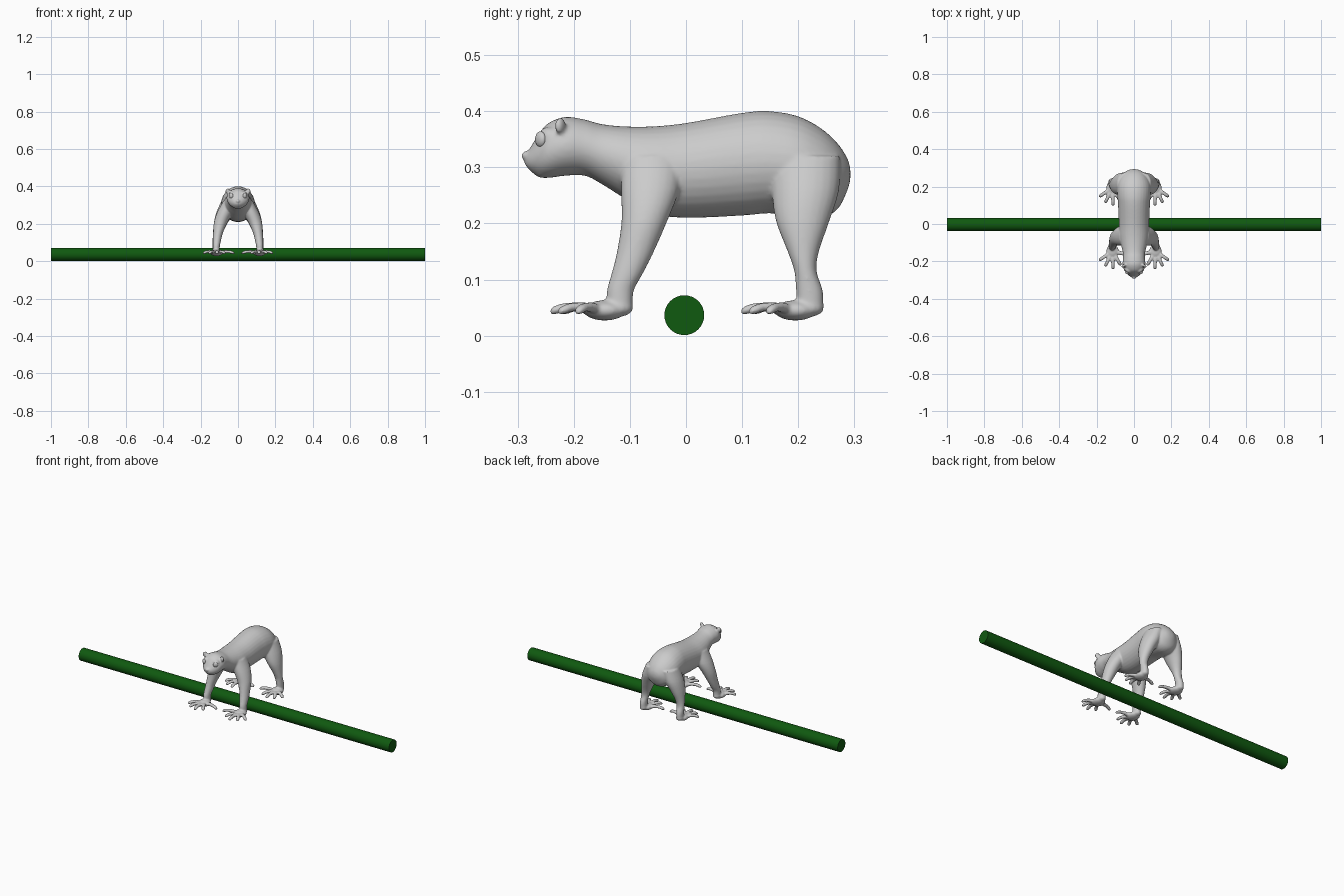
import bpy, bmesh, math
from mathutils import Vector, Matrix

if "Cube" in bpy.data.objects:
    bpy.data.objects.remove(bpy.data.objects["Cube"])


def material(name, color):
    m = bpy.data.materials.new(name)
    m.use_nodes = True
    m.diffuse_color = color
    m.node_tree.nodes["Principled BSDF"].inputs["Base Color"].default_value = color
    return m


grey = material("soft grey", (0.6, 0.6, 0.6, 1))
green = material("dark green", (0.005, 0.1, 0.005, 1))


def make_object(name, bm, mat):
    bmesh.ops.recalc_face_normals(bm, faces=bm.faces)
    mesh = bpy.data.meshes.new(name)
    bm.to_mesh(mesh)
    bm.free()
    mesh.materials.append(mat)
    ob = bpy.data.objects.new(name, mesh)
    bpy.context.collection.objects.link(ob)
    return ob


def spline(rows, steps=4):
    """Catmull-Rom through rows of numbers."""
    rows = [Vector(r) for r in rows]
    out = []
    for i in range(len(rows) - 1):
        a, b, c = rows[max(i - 1, 0)], rows[i], rows[i + 1]
        d = rows[min(i + 2, len(rows) - 1)]
        for k in range(steps):
            t = k / steps
            out.append((2 * b + (c - a) * t + (2 * a - 5 * b + 4 * c - d) * t * t
                        + (3 * b - a - 3 * c + d) * t ** 3) / 2)
    return out + [rows[-1]]


def loft(bm, rings, segs=24):
    """Skin elliptical rings given as (centre, half axis, half axis)."""
    loops = []
    for c, u, v in rings:
        angles = [2 * math.pi * k / segs for k in range(segs)]
        loops.append([bm.verts.new(c + u * math.cos(a) + v * math.sin(a)) for a in angles])
    for p, q in zip(loops, loops[1:]):
        for k in range(segs):
            n = (k + 1) % segs
            bm.faces.new((p[k], p[n], q[n], q[k]))
    bm.faces.new(loops[0])
    bm.faces.new(loops[-1])


def ball(bm, centre, radii, turn=0):
    m = Matrix.Translation(centre) @ Matrix.Rotation(turn, 4, "Z") @ Matrix.Diagonal((*radii, 1))
    bmesh.ops.create_uvsphere(bm, u_segments=24, v_segments=16, radius=1, matrix=m)


def finger(bm, start, end, r):
    """Tapered toe with an arched knuckle and a rounded tip."""
    start, end = Vector(start), Vector(end)
    d = (end - start).normalized()
    side = d.cross(Vector((0, 0, 1))).normalized()
    up = side.cross(d)
    rings = []
    for t, s in ((0, 1.2), (0.3, 1.05), (0.6, 0.9), (0.8, 0.95), (0.92, 0.85), (0.98, 0.6), (1, 0.2)):
        c = start.lerp(end, t) + Vector((0, 0, 0.009 * math.sin(math.pi * t)))
        rings.append((c, side * r * s, up * r * s * 0.85))
    loft(bm, rings, 12)


bm = bmesh.new()

# Head and trunk: y, top, bottom, half width
TRUNK = [(-0.285, 0.325, 0.303, 0.014), (-0.277, 0.336, 0.293, 0.026),
         (-0.262, 0.36, 0.283, 0.042), (-0.245, 0.379, 0.281, 0.054),
         (-0.215, 0.39, 0.285, 0.061), (-0.18, 0.385, 0.285, 0.058),
         (-0.15, 0.377, 0.27, 0.06), (-0.11, 0.373, 0.245, 0.07),
         (-0.06, 0.373, 0.218, 0.08), (0, 0.379, 0.21, 0.081),
         (0.1, 0.397, 0.214, 0.085), (0.15, 0.4, 0.218, 0.089),
         (0.2, 0.391, 0.212, 0.09), (0.24, 0.37, 0.21, 0.08),
         (0.27, 0.343, 0.225, 0.06), (0.288, 0.315, 0.26, 0.03), (0.293, 0.295, 0.28, 0.01)]
loft(bm, [(Vector((0, y, (t + b) / 2)), Vector((w, 0, 0)), Vector((0, 0, (t - b) / 2)))
          for y, t, b, w in spline(TRUNK)], 32)

# Nose and lips
ball(bm, (0, -0.286, 0.321), (0.011, 0.008, 0.008))
ball(bm, (0, -0.272, 0.308), (0.022, 0.016, 0.01))
ball(bm, (0, -0.255, 0.289), (0.025, 0.014, 0.008))

# Legs: x, y, z, half width, half depth
FRONT = [(0.045, -0.06, 0.32, 0.035, 0.055), (0.07, -0.064, 0.26, 0.042, 0.052),
         (0.093, -0.074, 0.205, 0.036, 0.041), (0.107, -0.09, 0.15, 0.026, 0.033),
         (0.113, -0.105, 0.11, 0.022, 0.028), (0.116, -0.117, 0.08, 0.019, 0.024),
         (0.117, -0.118, 0.045, 0.019, 0.023)]
HIND = [(0.05, 0.215, 0.32, 0.04, 0.06), (0.07, 0.213, 0.26, 0.046, 0.06),
        (0.092, 0.208, 0.205, 0.037, 0.048), (0.108, 0.209, 0.15, 0.026, 0.028),
        (0.114, 0.213, 0.115, 0.022, 0.02), (0.117, 0.22, 0.08, 0.019, 0.024),
        (0.117, 0.222, 0.045, 0.019, 0.023)]
TOES = [(0.187, -0.195), (0.155, -0.228), (0.112, -0.243), (0.07, -0.222), (0.018, -0.168)]

for s in (1, -1):
    for leg, shift in ((FRONT, 0), (HIND, 0.34)):
        loft(bm, [(Vector((s * x, y, z)), Vector((w, 0, 0)), Vector((0, d, 0)))
                  for x, y, z, w, d in spline(leg)])
        # Heel, palm and toes
        ball(bm, (s * 0.117, shift - 0.119, 0.05), (0.021, 0.025, 0.016))
        ball(bm, (s * 0.115, shift - 0.145, 0.045), (0.033, 0.038, 0.018))
        for x, y in TOES:
            base = Vector((0.115, -0.145)).lerp(Vector((x, y)), 0.2)
            finger(bm, (s * base.x, shift + base.y, 0.044), (s * x, shift + y, 0.042), 0.0105)
    # Ears and brows
    ball(bm, (s * 0.055, -0.224, 0.374), (0.014, 0.008, 0.015), s * -0.5)
    ball(bm, (s * 0.032, -0.247, 0.352), (0.02, 0.014, 0.02), s * 0.6)

body = make_object("animal_body", bm, grey)
remesh = body.modifiers.new("Fuse", "REMESH")
remesh.mode = "VOXEL"
remesh.voxel_size = 0.004
remesh.use_smooth_shade = True
smooth = body.modifiers.new("Soften", "SMOOTH")
smooth.factor = 0.5
smooth.iterations = 6

# Eyes
for s, side in ((1, "left"), (-1, "right")):
    bm = bmesh.new()
    ball(bm, (s * 0.037, -0.259, 0.35), (0.013, 0.008, 0.014), s * 0.6)
    eye = make_object(side + "_eye", bm, grey)
    eye.data.shade_smooth()

# Round pole
bm = bmesh.new()
bmesh.ops.create_cone(bm, cap_ends=True, segments=32, radius1=0.0355, radius2=0.0355, depth=2,
                      matrix=Matrix.Translation((0, -0.003, 0.0365)) @ Matrix.Rotation(math.pi / 2, 4, "Y"))
for f in bm.faces:
    f.smooth = len(f.verts) == 4
for e in bm.edges:
    e.smooth = all(len(f.verts) == 4 for f in e.link_faces)
make_object("pole", bm, green)
